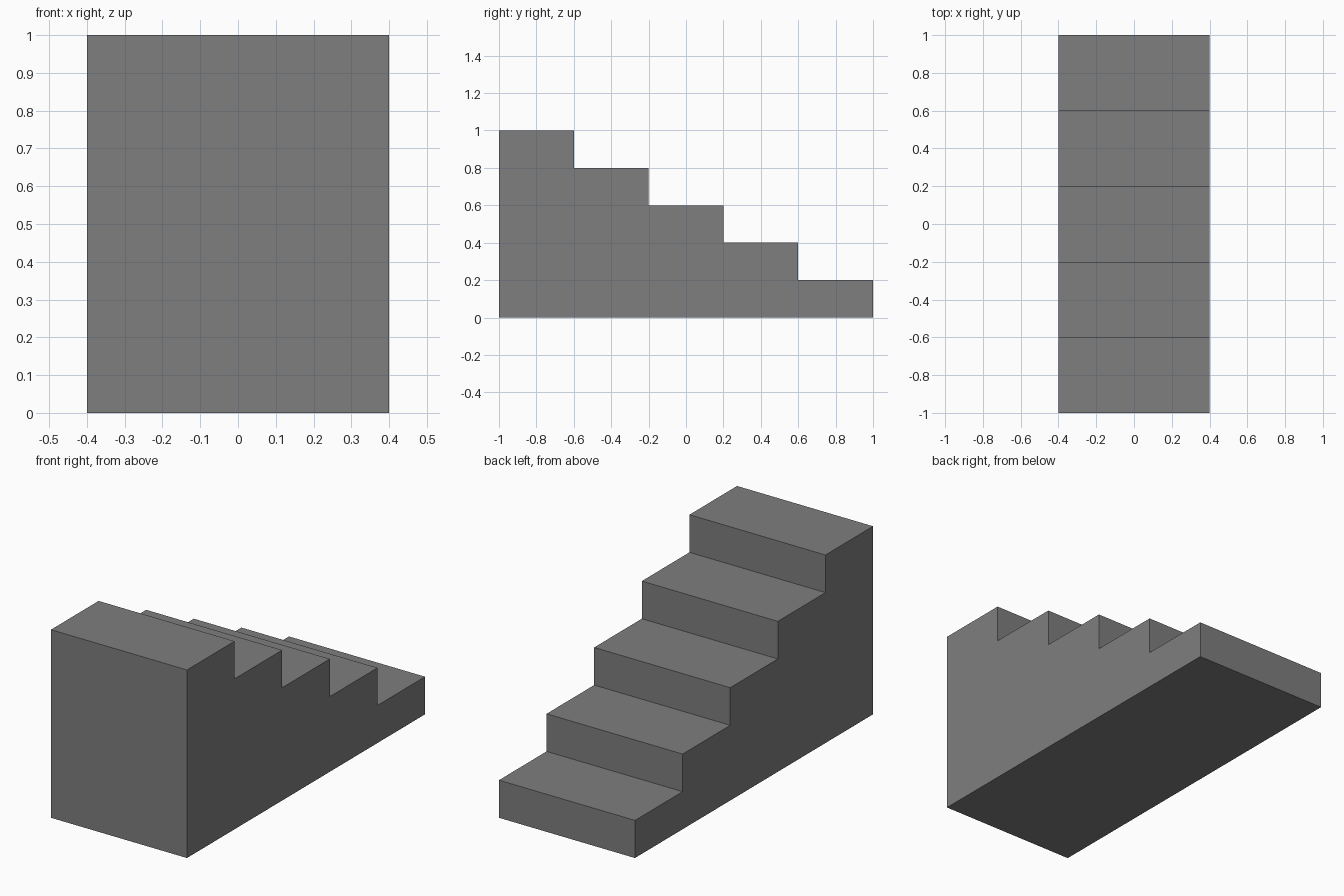
import bpy
import bmesh

if "Cube" in bpy.data.objects:
    bpy.data.objects.remove(bpy.data.objects["Cube"])

STEPS = 5
TREAD = 0.4
RISE = 0.2
WIDTH = 0.8

# Flat grey material
grey = bpy.data.materials.new("mid_grey")
grey.diffuse_color = (0.21, 0.21, 0.21, 1.0)
grey.use_nodes = True
grey.node_tree.nodes["Principled BSDF"].inputs["Base Color"].default_value = grey.diffuse_color

# Stepped side profile (y, z), descending from the tall front to the low back
profile = [(-1.0, 0.0)]
for i in range(STEPS):
    z = (STEPS - i) * RISE
    profile += [(-1.0 + i * TREAD, z), (-1.0 + (i + 1) * TREAD, z)]
profile.append((1.0, 0.0))

# Staircase: extrude the profile across the width
bm = bmesh.new()
side = bm.faces.new([bm.verts.new((-WIDTH / 2, y, z)) for y, z in profile])
result = bmesh.ops.extrude_face_region(bm, geom=[side], use_keep_orig=True)
moved = [v for v in result["geom"] if isinstance(v, bmesh.types.BMVert)]
bmesh.ops.translate(bm, verts=moved, vec=(WIDTH, 0, 0))
bmesh.ops.recalc_face_normals(bm, faces=bm.faces)

mesh = bpy.data.meshes.new("staircase")
bm.to_mesh(mesh)
bm.free()
mesh.materials.append(grey)
staircase = bpy.data.objects.new("staircase", mesh)
bpy.context.collection.objects.link(staircase)
